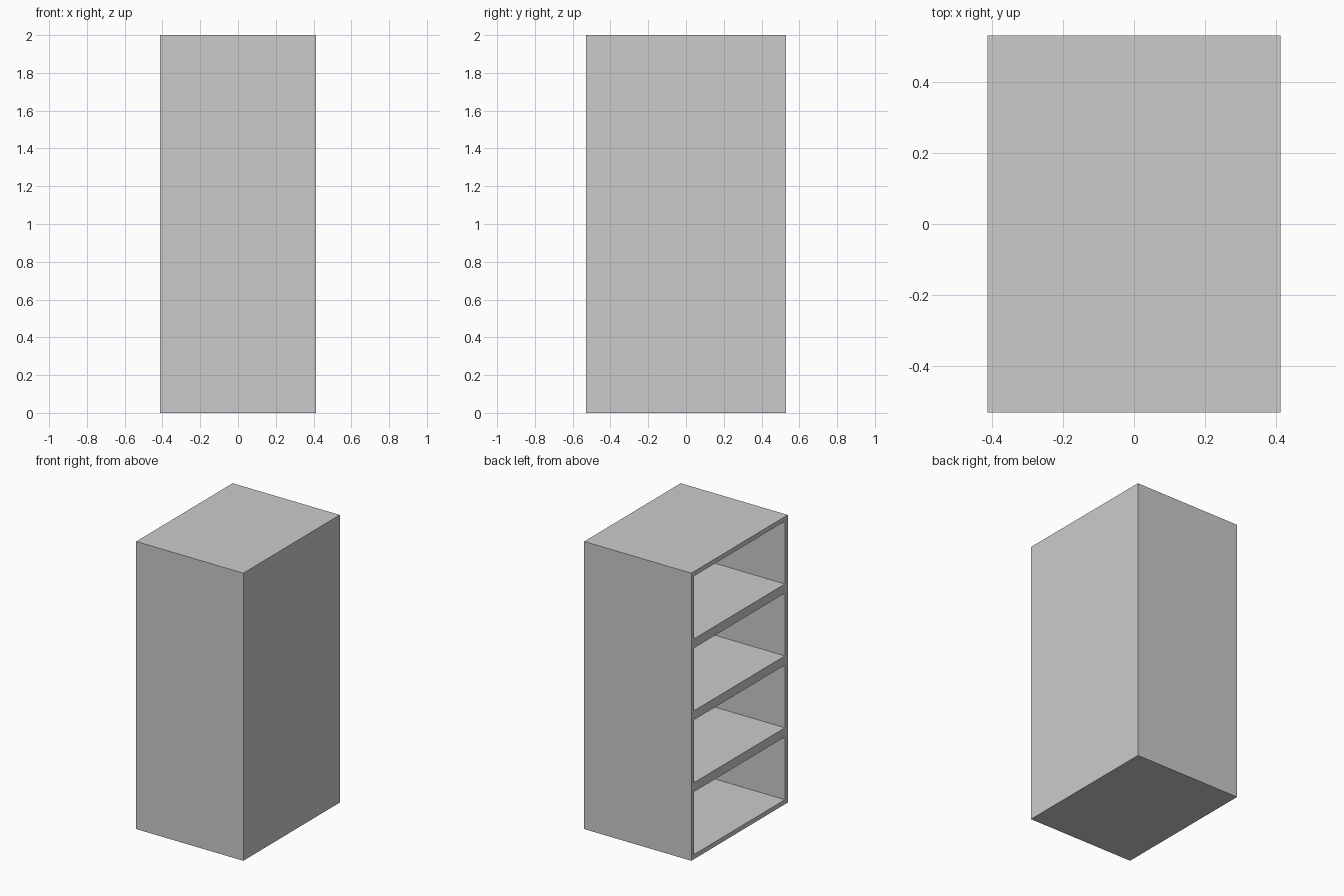
import bpy, bmesh
from mathutils import Vector

if "Cube" in bpy.data.objects:
    bpy.data.objects.remove(bpy.data.objects["Cube"])

W, D, H = 0.824, 1.06, 2.0   # x, y, z size
WALL = 0.032                 # panel thickness
CELLS = 4                    # open compartments on the -x side

# Solid cabinet block standing on the ground
bm = bmesh.new()
bmesh.ops.create_cube(bm, size=1.0)
for v in bm.verts:
    v.co = Vector((v.co.x * W, v.co.y * D, (v.co.z + 0.5) * H))

# Divide the block into equal compartment heights
for i in range(1, CELLS):
    bmesh.ops.bisect_plane(bm, geom=bm.verts[:] + bm.edges[:] + bm.faces[:],
                           plane_co=(0, 0, H * i / CELLS), plane_no=(0, 0, 1))
bm.normal_update()

# Frame each compartment, then push it in to leave a closed back panel
cells = [f for f in bm.faces if f.normal.x < -0.9]
bmesh.ops.inset_individual(bm, faces=cells, thickness=WALL, use_even_offset=True)
pushed = bmesh.ops.extrude_discrete_faces(bm, faces=cells)["faces"]
verts = list({v for f in pushed for v in f.verts})
bmesh.ops.translate(bm, verts=verts, vec=(W - WALL, 0, 0))
bmesh.ops.recalc_face_normals(bm, faces=bm.faces[:])

mesh = bpy.data.meshes.new("shelf_cabinet")
bm.to_mesh(mesh)
bm.free()
bpy.context.collection.objects.link(bpy.data.objects.new("shelf_cabinet", mesh))
